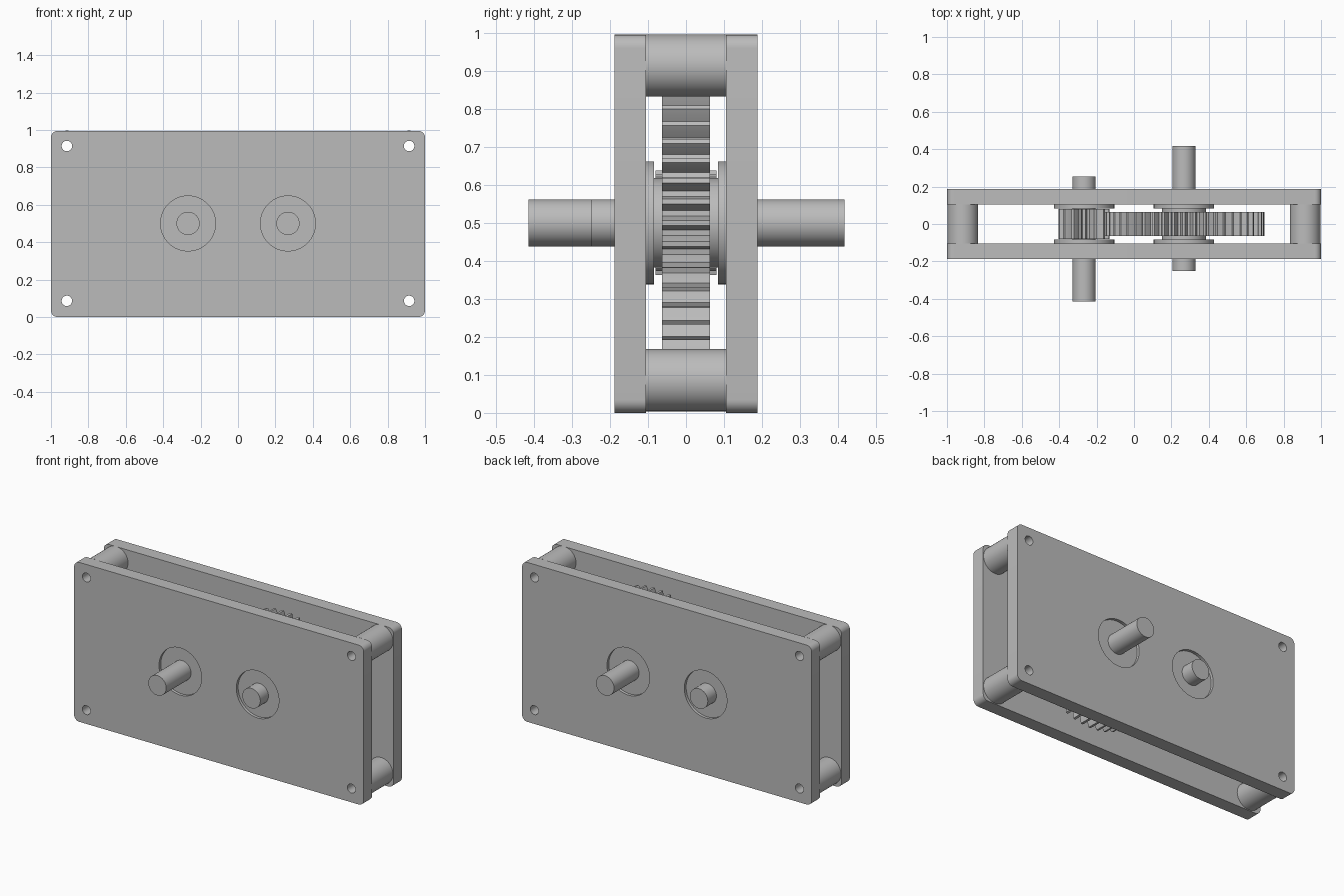
import bpy, bmesh
from math import cos, sin, pi, radians
from mathutils import Matrix

cube = bpy.data.objects.get("Cube")
if cube:
    bpy.data.objects.remove(cube, do_unlink=True)

steel = bpy.data.materials.new("grey steel")
steel.use_nodes = True
GREY = (0.5, 0.5, 0.5, 1)
steel.diffuse_color = GREY
steel.node_tree.nodes["Principled BSDF"].inputs["Base Color"].default_value = GREY

MID = 0.5         # height of the shafts
SHAFT_X = 0.267   # shaft distance from the centre
BOLT_X, BOLT_Z = 0.915, 0.414
MODULE = 0.0172


def circle(cx, cz, r, n=64):
    return [(cx + r * cos(2 * pi * i / n), cz + r * sin(2 * pi * i / n)) for i in range(n)]


def rounded_rect(w, h, r, cz, steps=8):
    pts = []
    for q, (sx, sz) in enumerate([(1, 1), (-1, 1), (-1, -1), (1, -1)]):
        for i in range(steps + 1):
            a = (q + i / steps) * pi / 2
            pts.append((sx * (w - r) + r * cos(a), cz + sz * (h - r) + r * sin(a)))
    return pts


def gear_outline(cx, cz, teeth, phase):
    pitch = MODULE * teeth / 2
    # half tooth width as a share of the tooth pitch, at each radius
    flank = [(pitch - 1.25 * MODULE, 0.36), (pitch, 0.24), (pitch + MODULE, 0.12)]
    profile = [(r, -w) for r, w in flank] + [(r, w) for r, w in reversed(flank)]
    pts = []
    for t in range(teeth):
        for r, w in profile:
            a = 2 * pi * (t + phase + w) / teeth
            pts.append((cx + r * cos(a), cz + r * sin(a)))
    return pts


def prism(name, outlines, y0, y1):
    """Extrude an outline, with optional inner holes, from y0 to y1."""
    curve = bpy.data.curves.new(name, "CURVE")
    curve.dimensions = "2D"
    curve.fill_mode = "BOTH"
    curve.extrude = (y1 - y0) / 2
    for pts in outlines:
        spline = curve.splines.new("POLY")
        spline.points.add(len(pts) - 1)
        for p, (x, z) in zip(spline.points, pts):
            p.co = (x, z, 0, 1)
        spline.use_cyclic_u = True
    temp = bpy.data.objects.new(name + " outline", curve)
    bpy.context.collection.objects.link(temp)
    graph = bpy.context.evaluated_depsgraph_get()
    mesh = bpy.data.meshes.new_from_object(temp.evaluated_get(graph))
    bpy.data.objects.remove(temp, do_unlink=True)
    bpy.data.curves.remove(curve)

    mesh.transform(Matrix.Translation((0, (y0 + y1) / 2, 0)) @ Matrix.Rotation(pi / 2, 4, "X"))
    bm = bmesh.new()
    bm.from_mesh(mesh)
    bmesh.ops.remove_doubles(bm, verts=bm.verts, dist=1e-5)
    bmesh.ops.recalc_face_normals(bm, faces=bm.faces)
    bm.to_mesh(mesh)
    bm.free()
    mesh.materials.clear()
    mesh.materials.append(steel)
    obj = bpy.data.objects.new(name, mesh)
    bpy.context.collection.objects.link(obj)
    bpy.ops.object.select_all(action="DESELECT")
    obj.select_set(True)
    bpy.context.view_layer.objects.active = obj
    bpy.ops.object.shade_smooth_by_angle(angle=radians(25))
    return obj


corners = [(sx * BOLT_X, MID + sz * BOLT_Z) for sx in (-1, 1) for sz in (-1, 1)]

# Side plates with bolt holes and bearing seats, and flanged bearings
for side, label in ((-1, "front"), (1, "back")):
    holes = [circle(x, z, 0.028, 32) for x, z in corners]
    holes += [circle(x, MID, 0.147) for x in (-SHAFT_X, SHAFT_X)]
    near, far = sorted((side * 0.105, side * 0.188))
    prism(label + "_plate", [rounded_rect(1, 0.4975, 0.035, 0.4975)] + holes, near, far)
    for x, place in ((-SHAFT_X, "right"), (SHAFT_X, "left")):
        bore = circle(x, MID, 0.062)
        a, b = sorted((side * 0.105, side * 0.17))
        prism(f"{label}_{place}_bearing", [circle(x, MID, 0.147), bore], a, b)
        a, b = sorted((side * 0.084, side * 0.105))
        prism(f"{label}_{place}_bearing_flange", [circle(x, MID, 0.162), bore], a, b)

# Hollow corner spacers
for x, z in corners:
    name = f"{'upper' if z > MID else 'lower'}_{'left' if x > 0 else 'right'}_spacer"
    prism(name, [circle(x, z, 0.082), circle(x, z, 0.028, 32)], -0.105, 0.105)

# Input shaft with pinion
prism("input_shaft", [circle(-SHAFT_X, MID, 0.062)], -0.415, 0.255)
prism("pinion", [gear_outline(-SHAFT_X, MID, 14, 0.5), circle(-SHAFT_X, MID, 0.062)], -0.08, 0.08)

# Output shaft with large gear and hub
prism("output_shaft", [circle(SHAFT_X, MID, 0.062)], -0.25, 0.417)
prism("large_gear", [gear_outline(SHAFT_X, MID, 48, 0), circle(SHAFT_X, MID, 0.118)], -0.063, 0.063)
prism("gear_hub", [circle(SHAFT_X, MID, 0.118), circle(SHAFT_X, MID, 0.062)], -0.084, 0.084)
